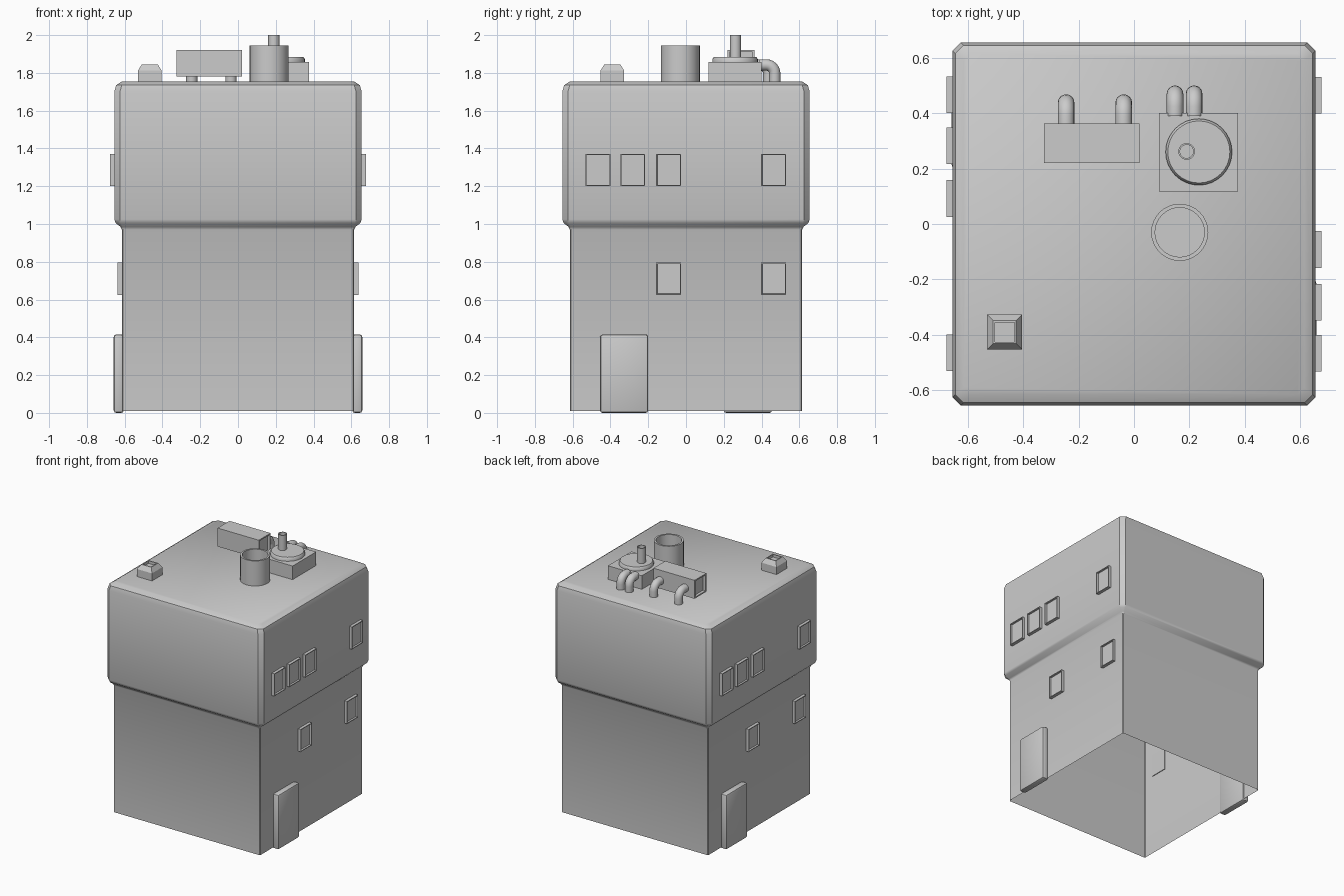
import bpy, bmesh
from math import pi, cos, sin
from mathutils import Vector

if "Cube" in bpy.data.objects:
    bpy.data.objects.remove(bpy.data.objects["Cube"])


def finish(name, bm, smooth=False, recalc=True):
    if recalc:
        bmesh.ops.recalc_face_normals(bm, faces=bm.faces)
    me = bpy.data.meshes.new(name)
    bm.to_mesh(me)
    bm.free()
    ob = bpy.data.objects.new(name, me)
    bpy.context.collection.objects.link(ob)
    if smooth:
        bpy.ops.object.select_all(action='DESELECT')
        ob.select_set(True)
        bpy.context.view_layer.objects.active = ob
        bpy.ops.object.shade_smooth_by_angle(angle=0.7)
    return ob


def box(name, lo, hi, recess=(), rim=0.01, depth=0.015, bevel=0):
    """Box from corner to corner; faces pointing along recess directions are sunk."""
    bm = bmesh.new()
    bmesh.ops.create_cube(bm, size=1)
    for v in bm.verts:
        v.co = Vector([(l + h) / 2 + c * (h - l) for l, h, c in zip(lo, hi, v.co)])
    bm.normal_update()
    for d in recess:
        d = Vector(d)
        f = max(bm.faces, key=lambda f: f.normal.dot(d) * f.calc_area()
                if f.normal.dot(d) > 0.9 else 0)
        bmesh.ops.inset_region(bm, faces=[f], thickness=rim)
        bmesh.ops.inset_region(bm, faces=[f], thickness=0.0005, depth=-depth)
    if bevel:
        bmesh.ops.bevel(bm, geom=bm.edges[:], offset=bevel, segments=2,
                        profile=0.5, affect='EDGES')
    return finish(name, bm, bool(bevel))


def loft(name, rings, cap_start=False, cap_end=True, smooth=True):
    """Skin a list of equal-length point rings."""
    bm = bmesh.new()
    loops = [[bm.verts.new(p) for p in r] for r in rings]
    n = len(loops[0])
    for a, b in zip(loops, loops[1:]):
        for i in range(n):
            j = (i + 1) % n
            bm.faces.new((a[i], a[j], b[j], b[i]))
    if cap_start:
        bm.faces.new(loops[0][::-1])
    if cap_end:
        bm.faces.new(loops[-1])
    return finish(name, bm, smooth, recalc=False)


def circle(x, y, z, r, n=32):
    return [(x + r * cos(2 * pi * i / n), y + r * sin(2 * pi * i / n), z) for i in range(n)]


def square(x, y, z, h):
    return [(x - h, y - h, z), (x + h, y - h, z), (x + h, y + h, z), (x - h, y + h, z)]


def octagon(h, z, c):
    k = h - c
    return [(h, -k, z), (h, k, z), (k, h, z), (-k, h, z),
            (-h, k, z), (-h, -k, z), (-k, -h, z), (k, -h, z)]


# Building shell, open underneath, with wider upper storey
loft("building_shell", [octagon(*s) for s in (
    (0.615, 0.01, 0.006), (0.615, 0.97, 0.006), (0.622, 0.985, 0.012),
    (0.648, 1.005, 0.028), (0.655, 1.025, 0.03), (0.655, 1.70, 0.03),
    (0.645, 1.735, 0.03), (0.615, 1.755, 0.025))])


# Windows and doors on the right, repeated half a turn around on the left
def side_pair(name, x0, x1, y0, y1, z0, z1, **kw):
    box(name + "_right", (x0, y0, z0), (x1, y1, z1),
        **({**kw, "recess": [(1, 0, 0)]} if "rim" in kw else kw))
    box(name + "_left", (-x1, -y1, z0), (-x0, -y0, z1),
        **({**kw, "recess": [(-1, 0, 0)]} if "rim" in kw else kw))


for i, y in enumerate((-0.466, -0.282, -0.092, 0.464)):
    side_pair(f"upper_window_{i}", 0.645, 0.677, y - 0.066, y + 0.066, 1.20, 1.37,
              rim=0.008, depth=0.014)
for i, y in enumerate((-0.092, 0.464)):
    side_pair(f"lower_window_{i}", 0.61, 0.637, y - 0.066, y + 0.066, 0.625, 0.795,
              rim=0.008, depth=0.014)
side_pair("door", 0.605, 0.658, -0.455, -0.2, 0.0, 0.415, bevel=0.013)

# Small square chimney
loft("small_chimney", [square(-0.467, -0.39, z, h) for z, h in (
    (1.75, 0.063), (1.812, 0.063), (1.845, 0.042), (1.845, 0.035), (1.825, 0.035))],
    smooth=False)

# Vent box and cooling unit
box("vent_box", (-0.325, 0.22, 1.78), (0.02, 0.362, 1.92),
    recess=[(-1, 0, 0), (1, 0, 0)], rim=0.014, depth=0.02)
box("cooling_unit", (0.09, 0.118, 1.75), (0.375, 0.40, 1.858))
loft("fan_cover", [circle(0.234, 0.26, z, r) for z, r in (
    (1.855, 0.12), (1.873, 0.12), (1.885, 0.112))])

# Hollow stacks
loft("thin_stack", [circle(0.19, 0.262, z, r, 20) for z, r in (
    (1.87, 0.03), (2.0, 0.03), (2.0, 0.024), (1.97, 0.024))])
loft("wide_stack", [circle(0.165, -0.03, z, r) for z, r in (
    (1.75, 0.103), (1.945, 0.103), (1.945, 0.089), (1.83, 0.089))])


# Elbow pipes running back and down into the roof
def elbow(name, x, y0, y1, z=1.842, r=0.03, bend=0.045, n=16):
    path = [(y0, z, 0)]
    for i in range(7):
        a = i * pi / 12
        path.append((y1 - bend + bend * sin(a), z - bend + bend * cos(a), a))
    path.append((y1, 1.75, pi / 2))
    rings = []
    for py, pz, a in path:
        ring = []
        for i in range(n):
            t = 2 * pi * i / n
            u = r * sin(t)
            ring.append((x - r * cos(t), py + u * sin(a), pz + u * cos(a)))
        rings.append(ring)
    loft(name, rings, cap_start=True)


for i, (x, y0, y1) in enumerate(((-0.245, 0.35, 0.438), (-0.037, 0.35, 0.438),
                                 (0.148, 0.39, 0.47), (0.217, 0.39, 0.47))):
    elbow(f"elbow_pipe_{i}", x, y0, y1)
